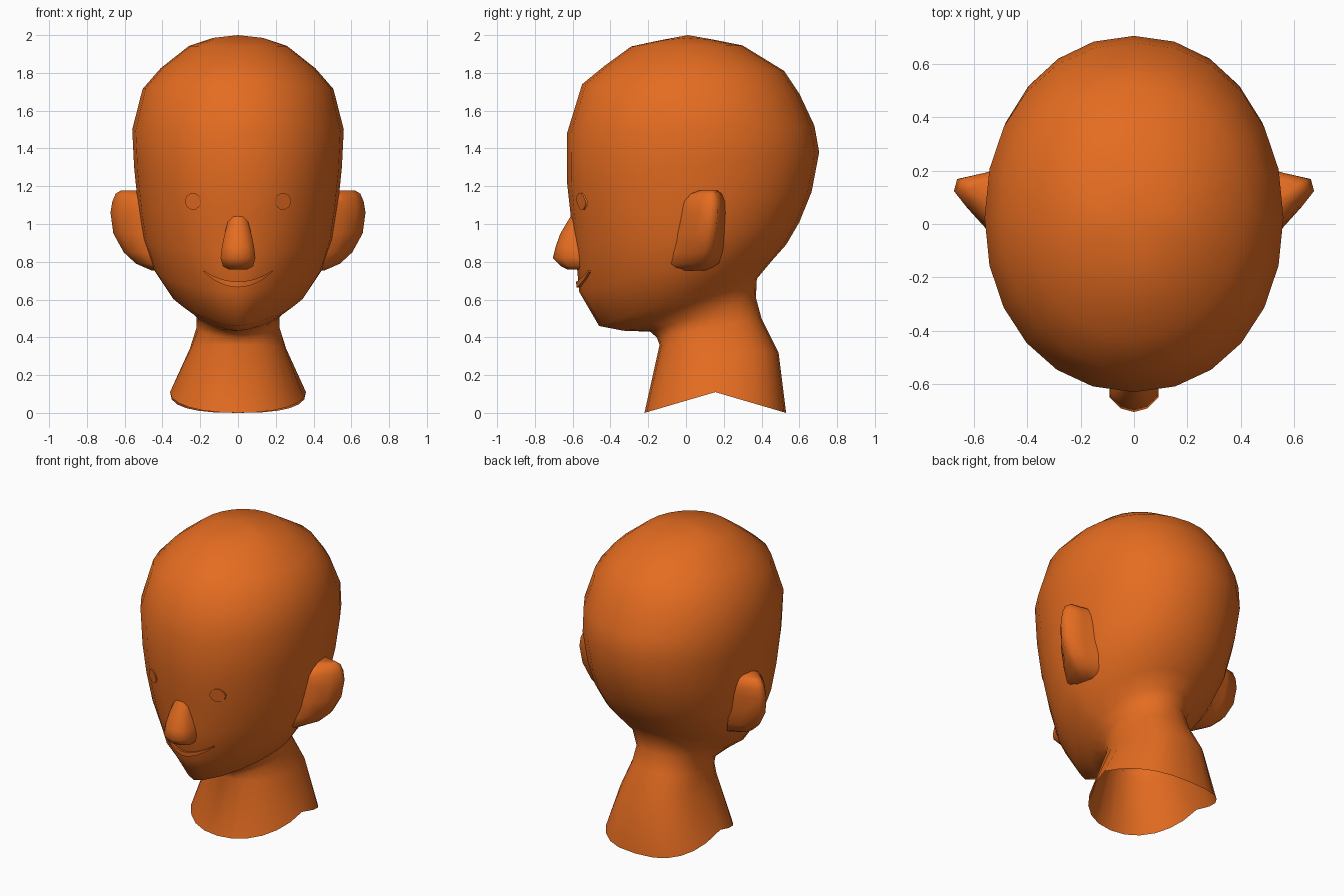
import bpy, bmesh, math
from mathutils import Vector
from mathutils.bvhtree import BVHTree

if "Cube" in bpy.data.objects:
    bpy.data.objects.remove(bpy.data.objects["Cube"])

skin = bpy.data.materials.new("orange")
skin.diffuse_color = (0.78, 0.15, 0.015, 1)
skin.use_nodes = True
skin.node_tree.nodes["Principled BSDF"].inputs["Base Color"].default_value = skin.diffuse_color


def finish(name, bm, angle=180):
    bmesh.ops.recalc_face_normals(bm, faces=bm.faces)
    me = bpy.data.meshes.new(name)
    bm.to_mesh(me)
    bm.free()
    ob = bpy.data.objects.new(name, me)
    bpy.context.collection.objects.link(ob)
    me.materials.append(skin)
    bpy.ops.object.select_all(action='DESELECT')
    ob.select_set(True)
    bpy.context.view_layer.objects.active = ob
    bpy.ops.object.shade_smooth_by_angle(angle=math.radians(angle))
    return ob


def loft(rings, cap_start=False, cap_end=False):
    bm = bmesh.new()
    vs = [[bm.verts.new(p) for p in r] for r in rings]
    for a, b in zip(vs, vs[1:]):
        n = len(a)
        for i in range(n):
            j = (i + 1) % n
            bm.faces.new((a[i], a[j], b[j], b[i]))
    if cap_start:
        bm.faces.new(vs[0][::-1])
    if cap_end:
        bm.faces.new(vs[-1])
    return bm


def head_ring(yf, zf, yb, zb, w, p_front=2.0, p_back=2.1, lift=0, n=24):
    # tilted oval from a front point to a back point of the side profile
    pts = []
    for i in range(n):
        a = math.tau * i / n
        s, c = math.sin(a), -math.cos(a)
        p = p_front if c < 0 else p_back
        x = w * math.copysign(abs(s) ** (2 / p), s)
        t = math.copysign(abs(c) ** (2 / p), c)
        k = (t + 1) / 2
        pts.append((x, yf + (yb - yf) * k, zf + (zb - zf) * k + lift * (1 - abs(t))))
    return pts


# head and neck: front y, z, back y, z, half width, front and back squareness, side lift
profile = [
    (-0.22, 0.00, 0.53, 0.00, 0.36, 2.15, 2.6, 0.11),
    (-0.14, 0.36, 0.49, 0.32, 0.255, 2.2, 2.6),
    (-0.155, 0.40, 0.40, 0.50, 0.22, 2.0, 2.4),
    (-0.19, 0.43, 0.37, 0.61, 0.22, 1.8),
    (-0.33, 0.435, 0.375, 0.71, 0.275, 1.55),
    (-0.46, 0.46, 0.45, 0.80, 0.36, 1.45),
    (-0.565, 0.64, 0.53, 0.89, 0.45, 1.6),
    (-0.585, 0.85, 0.60, 1.01, 0.505, 1.85),
    (-0.61, 1.04, 0.665, 1.17, 0.53, 2.0),
    (-0.63, 1.22, 0.705, 1.38, 0.55, 2.05),
    (-0.63, 1.48, 0.68, 1.52, 0.56, 2.1),
    (-0.55, 1.74, 0.60, 1.69, 0.505),
    (-0.43, 1.838, 0.52, 1.81, 0.41),
    (-0.29, 1.94, 0.30, 1.945, 0.26),
    (-0.14, 1.972, 0.15, 1.975, 0.13, 2.0, 2.0, 0.012),
]
bm = loft([head_ring(*r) for r in profile])
top = bm.verts.new((0, 0.01, 2.0))
for e in [e for e in bm.edges if e.is_boundary and min(v.co.z for v in e.verts) > 1.9]:
    bm.faces.new((*e.verts, top))
tree = BVHTree.FromBMesh(bm)
finish("head_and_neck", bm)


def on_face(x, z, off):
    hit = tree.ray_cast(Vector((x, -2, z)), Vector((0, 1, 0)))[0]
    return hit + Vector((0, -off, 0))


# nose: height, half width, front y
nose = []
for z, w, yf in [(1.045, 0.045, -0.608), (0.95, 0.07, -0.665), (0.88, 0.085, -0.69),
                 (0.82, 0.092, -0.705), (0.775, 0.08, -0.66), (0.76, 0.05, -0.63)]:
    yb = -0.53
    nose.append([(w * u, yb + (yf - yb) * v, z) for u, v in
                 ((-1, 0), (-1, 0.68), (-0.55, 0.92), (0, 1), (0.55, 0.92), (1, 0.68), (1, 0))])
finish("nose", loft(nose, True, True), 60)

# ears: height, outer x, root x, front y, back y
ear_rows = [(1.178, 0.62, 0.50, 0.07, 0.155), (1.16, 0.648, 0.48, 0.02, 0.175),
            (1.12, 0.665, 0.48, -0.01, 0.185), (1.06, 0.675, 0.47, -0.02, 0.185),
            (0.95, 0.66, 0.46, -0.04, 0.175), (0.85, 0.605, 0.44, -0.06, 0.16),
            (0.79, 0.54, 0.42, -0.08, 0.14), (0.755, 0.46, 0.40, -0.06, 0.09)]
section = ((0, -0.1), (0.45, 0.08), (0.78, 0.42), (1, 0.7), (0.94, 0.92), (0.45, 1.03), (0, 1.15))
for name, s in (("left_ear", -1), ("right_ear", 1)):
    rings = [[(s * (xr + (xo - xr) * u), yf + (yb - yf) * v, z) for u, v in section]
             for z, xo, xr, yf, yb in ear_rows]
    finish(name, loft(rings, True, True), 90)

# eyes: thin discs laid on the face
for name, s in (("left_eye", -1), ("right_eye", 1)):
    rings = [[on_face(s * 0.238 + 0.043 * math.cos(a), 1.12 + 0.045 * math.sin(a), off)
              for a in (math.tau * i / 10 for i in range(10))] for off in (-0.02, 0.009)]
    finish(name, loft(rings, True, True), 40)

# mouth: thin smiling crescent
rings = []
for i in range(13):
    u = -1 + i / 6
    thick = 0.004 + 0.011 * (1 - u * u)
    z = 0.68 + 0.07 * u * u
    rings.append([on_face(0.182 * u, z + k * thick, off)
                  for k, off in ((-1, -0.02), (-1, 0.012), (1, 0.012), (1, -0.02))])
finish("mouth", loft(rings, True, True), 40)
